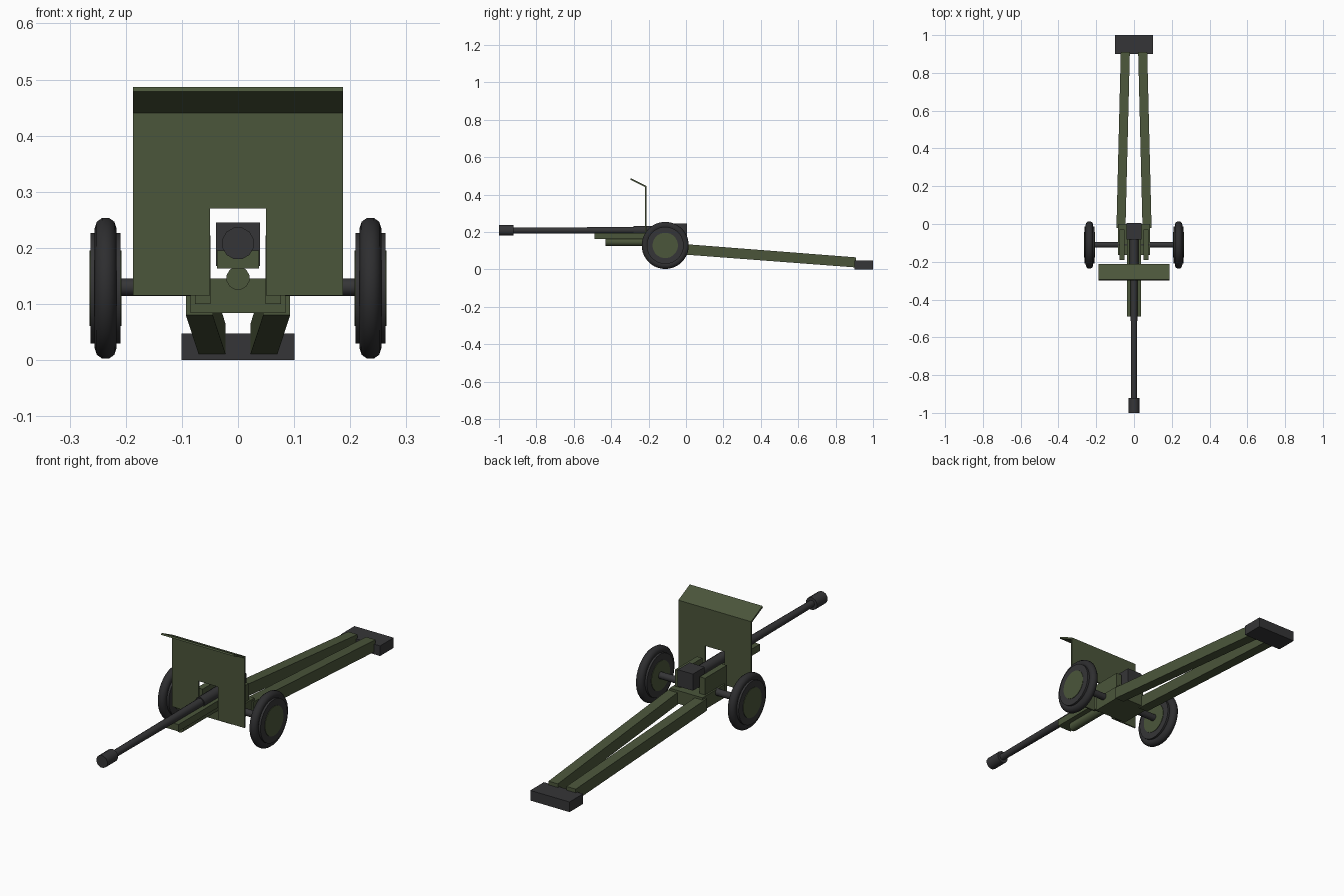
import bpy, bmesh, math
from mathutils import Vector

if "Cube" in bpy.data.objects:
    bpy.data.objects.remove(bpy.data.objects["Cube"])


def material(name, rgb):
    m = bpy.data.materials.new(name)
    m.diffuse_color = (*rgb, 1)
    m.use_nodes = True
    m.node_tree.nodes["Principled BSDF"].inputs["Base Color"].default_value = m.diffuse_color
    return m


GREEN = material("olive green", (0.070, 0.092, 0.043))
STEEL = material("dark steel", (0.036, 0.036, 0.038))
RUBBER = material("black rubber", (0.027, 0.027, 0.029))


def finish(name, bm, mat, smooth=False):
    bmesh.ops.recalc_face_normals(bm, faces=bm.faces)
    me = bpy.data.meshes.new(name)
    bm.to_mesh(me)
    bm.free()
    me.materials.append(mat)
    ob = bpy.data.objects.new(name, me)
    bpy.context.collection.objects.link(ob)
    if smooth:
        bpy.context.view_layer.objects.active = ob
        ob.select_set(True)
        bpy.ops.object.shade_smooth_by_angle(angle=math.radians(40))
        ob.select_set(False)
    return ob


def prism(name, a, b, mat):
    """Solid between two matching outlines."""
    bm = bmesh.new()
    va = [bm.verts.new(p) for p in a]
    vb = [bm.verts.new(p) for p in b]
    n = len(a)
    bm.faces.new(va)
    bm.faces.new(vb)
    for i in range(n):
        bm.faces.new((va[i], va[(i + 1) % n], vb[(i + 1) % n], vb[i]))
    return finish(name, bm, mat)


def box(name, x, y, z, mat):
    def ring(yy):
        return [(x[0], yy, z[0]), (x[1], yy, z[0]), (x[1], yy, z[1]), (x[0], yy, z[1])]
    return prism(name, ring(y[0]), ring(y[1]), mat)


def lathe(name, profile, centre, axis, sides, mat, smooth=True, closed=False):
    """Revolve (position along axis, radius) points; axis is 'x' or 'y'."""
    bm = bmesh.new()
    rings = []
    for t, r in profile:
        ring = []
        for i in range(sides):
            a = 2 * math.pi * (i + 0.5) / sides
            u, w = r * math.cos(a), r * math.sin(a)
            p = (t, u, w) if axis == 'x' else (u, t, w)
            ring.append(bm.verts.new(Vector(centre) + Vector(p)))
        rings.append(ring)
    pairs = list(zip(rings, rings[1:]))
    if closed:
        pairs.append((rings[-1], rings[0]))
    else:
        bm.faces.new(rings[0])
        bm.faces.new(rings[-1])
    for p, q in pairs:
        for i in range(sides):
            j = (i + 1) % sides
            bm.faces.new((p[i], p[j], q[j], q[i]))
    return finish(name, bm, mat, smooth)


# Gun barrel, jacket and muzzle
BZ = 0.208
lathe("barrel", [(-0.95, 0.0155), (-0.1, 0.020)], (0, 0, BZ), 'y', 12, STEEL)
lathe("barrel_jacket", [(-0.28, 0.024), (-0.05, 0.024)], (0, 0, BZ), 'y', 12, STEEL)
lathe("muzzle_brake", [(-1.0, 0.029), (-0.922, 0.029)], (0, 0, BZ), 'y', 12, STEEL)
box("breech", (-0.039, 0.039), (-0.082, 0.005), (0.168, 0.245), STEEL)

# Cradle and recoil cylinder
box("cradle", (-0.037, 0.037), (-0.49, -0.04), (0.163, 0.195), GREEN)
lathe("recoil_cylinder", [(-0.43, 0.021), (-0.08, 0.021)], (0, 0, 0.146), 'y', 12, GREEN)

# Shield with a notch for the gun, and its sloped top flap
half = [(0.187, 0.115), (0.187, 0.440), (-0.187, 0.440), (-0.187, 0.115),
        (-0.05, 0.115), (-0.05, 0.270), (0.05, 0.270), (0.05, 0.115)]
prism("shield", [(x, -0.218, z) for x, z in half], [(x, -0.211, z) for x, z in half], GREEN)
flap = [(-0.211, 0.437), (-0.211, 0.446), (-0.295, 0.487), (-0.298, 0.479)]
prism("shield_flap", [(-0.187, y, z) for y, z in flap], [(0.187, y, z) for y, z in flap], GREEN)

# Carriage body and axle
box("carriage_body", (-0.085, 0.085), (-0.165, 0.0), (0.084, 0.145), GREEN)
lathe("axle", [(-0.235, 0.016), (0.235, 0.016)], (0, -0.11, 0.13), 'x', 12, STEEL)

# Spade at the trail ends
box("trail_spade", (-0.101, 0.101), (0.9, 1.0), (0.0, 0.047), STEEL)

for s, side in ((-1, "left"), (1, "right")):
    # Side bracket carrying the gun
    xs = sorted((s * 0.049, s * 0.077))
    box("bracket_" + side, xs, (-0.19, -0.03), (0.1, 0.222), GREEN)

    # Sloping trail leg
    def end(x0, x1, y, z0, z1):
        return [(s * x0, y, z0), (s * x1, y, z0), (s * x1, y, z1), (s * x0, y, z1)]
    prism("trail_" + side, end(0.045, 0.093, -0.02, 0.080, 0.136),
          end(0.022, 0.070, 0.91, 0.010, 0.064), GREEN)

    # Wheel: tyre, rim drum and hub plates
    c = (s * 0.236, -0.111, 0.128)
    tyre = [(0.0195 * math.cos(k * math.pi / 5), 0.1075 + 0.0195 * math.sin(k * math.pi / 5))
            for k in range(10)]
    lathe("tyre_" + side, tyre, c, 'x', 32, RUBBER, closed=True)
    lathe("rim_" + side, [(-0.0265, 0.099), (0.0265, 0.099)], c, 'x', 32, STEEL)
    lathe("hub_plate_" + side, [(-0.0285, 0.068), (0.0285, 0.068)], c, 'x', 24, GREEN)
